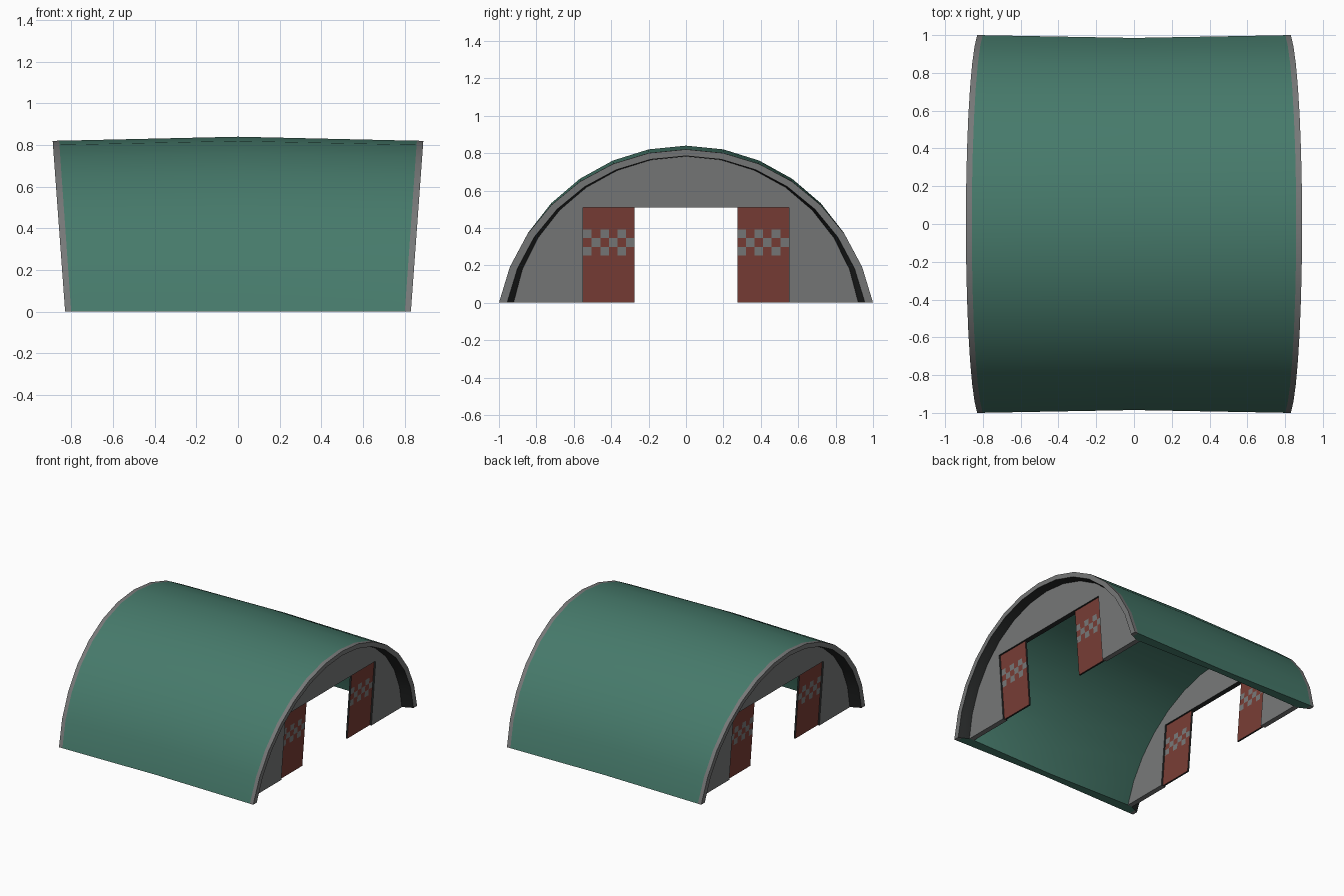
import bpy, bmesh, math

if "Cube" in bpy.data.objects:
    bpy.data.objects.remove(bpy.data.objects["Cube"])

SLOPE = 0.073   # the ends lean outward as they rise
SEG = 14        # facets round the arch


def material(name, rgb):
    m = bpy.data.materials.new(name)
    m.diffuse_color = (*rgb, 1)
    m.use_nodes = True
    m.node_tree.nodes["Principled BSDF"].inputs["Base Color"].default_value = m.diffuse_color
    return m


GREEN = material("green", (0.062, 0.195, 0.147))
GREY = material("grey", (0.185, 0.19, 0.19))
RED = material("red", (0.19, 0.047, 0.036))
DARK = material("dark grey", (0.022, 0.024, 0.024))


def arch(half, top):
    """Arc through (-half,0), (0,top), (half,0) as (y, z) points."""
    r = (half * half + top * top) / (2 * top)
    a = math.asin(half / r)
    return [(r * math.sin(t), r * math.cos(t) + top - r)
            for t in (a * (2 * i / SEG - 1) for i in range(SEG + 1))]


def finish(bm, name, mats, smooth=False):
    bmesh.ops.remove_doubles(bm, verts=bm.verts, dist=1e-5)
    bmesh.ops.recalc_face_normals(bm, faces=bm.faces)
    me = bpy.data.meshes.new(name)
    bm.to_mesh(me)
    bm.free()
    for m in mats:
        me.materials.append(m)
    ob = bpy.data.objects.new(name, me)
    bpy.context.collection.objects.link(ob)
    if smooth:
        bpy.ops.object.select_all(action='DESELECT')
        ob.select_set(True)
        bpy.context.view_layer.objects.active = ob
        bpy.ops.object.shade_smooth_by_angle(angle=math.radians(25))
    return ob


# Curved shell: closed sections (outer arc + inner arc) lofted along x
def build_shell():
    bm = bmesh.new()
    # (fraction of length, outer half, outer top, inner half, inner top)
    half_rings = [(1.0, 1.0, 0.82, 0.957, 0.785),
                  (0.965, 0.9995, 0.821, 0.945, 0.784),
                  (0.9, 0.9985, 0.822, 0.918, 0.782),
                  (0.0, 0.985, 0.84, 0.935, 0.80)]
    rings = [(-f, *r) for f, *r in half_rings] + half_rings[-2::-1]
    loops = []
    for f, oh, ot, ih, it in rings:
        pts = arch(oh, ot) + arch(ih, it)[::-1]
        loops.append([bm.verts.new((f * (0.83 + SLOPE * z), y, z)) for y, z in pts])
    n, last = len(loops[0]), len(loops) - 1
    for k in range(last):
        for i in range(n):
            j = (i + 1) % n
            face = bm.faces.new((loops[k][i], loops[k][j], loops[k + 1][j], loops[k + 1][i]))
            if k in (0, last - 1):            # end trim strip
                face.material_index = 2 if SEG < i < n - 1 else 1
            elif k in (1, last - 2) and SEG < i < n - 1:
                face.material_index = 2       # underside outside the wall
    for lp in (loops[0], loops[-1]):          # rim faces
        for i in range(SEG):
            face = bm.faces.new((lp[i], lp[i + 1], lp[n - 2 - i], lp[n - 1 - i]))
            face.material_index = 1
    finish(bm, "roof_shell", [GREEN, GREY, DARK], True)


# End wall with a doorway
def build_wall(name, side):
    bm = bmesh.new()
    outline = arch(0.925, 0.79) + [(0.55, 0), (0.55, 0.508), (-0.55, 0.508), (-0.55, 0)]
    sheets = [[bm.verts.new((side * (x + SLOPE * z), y, z)) for y, z in outline]
              for x in (0.715, 0.755)]
    for s in sheets:
        bm.faces.new(s)
    n = len(outline)
    for i in range(n):
        j = (i + 1) % n
        face = bm.faces.new((sheets[0][i], sheets[0][j], sheets[1][j], sheets[1][i]))
        lintel_or_jamb = SEG < i < n - 1 and outline[i][1] + outline[j][1] > 0
        face.material_index = 1 if lintel_or_jamb else 0
    finish(bm, name, [GREY, DARK])


# Thin door leaf with a three-row checker band cut into both faces
def build_door(name, side, y0):
    bm = bmesh.new()
    cols = 6
    ys = [y0 + 0.275 * c / cols for c in range(cols + 1)]
    zs = [0, 0.252, 0.299, 0.345, 0.391, 0.508]

    def v(x, y, z):
        return bm.verts.new((side * (x + SLOPE * z), y, z))

    xa, xb = 0.728, 0.742
    for x in (xa, xb):
        for c in range(cols):
            for r in range(5):
                face = bm.faces.new([v(x, ys[c + p], zs[r + q])
                                     for p, q in ((0, 0), (1, 0), (1, 1), (0, 1))])
                if 1 <= r <= 3 and (c + r) % 2 == 1:
                    face.material_index = 1
    for y in (ys[0], ys[-1]):                 # side edges
        for r in range(5):
            bm.faces.new([v(xa, y, zs[r]), v(xb, y, zs[r]), v(xb, y, zs[r + 1]),
                          v(xa, y, zs[r + 1])]).material_index = 2
    for z in (zs[0], zs[-1]):                 # top and bottom edges
        for c in range(cols):
            bm.faces.new([v(xa, ys[c], z), v(xb, ys[c], z), v(xb, ys[c + 1], z),
                          v(xa, ys[c + 1], z)]).material_index = 2
    finish(bm, name, [RED, GREY, DARK])


build_shell()
for label, side in (("right", 1), ("left", -1)):
    build_wall(f"{label}_end_wall", side)
    build_door(f"{label}_front_door", side, -0.55)
    build_door(f"{label}_back_door", side, 0.275)
